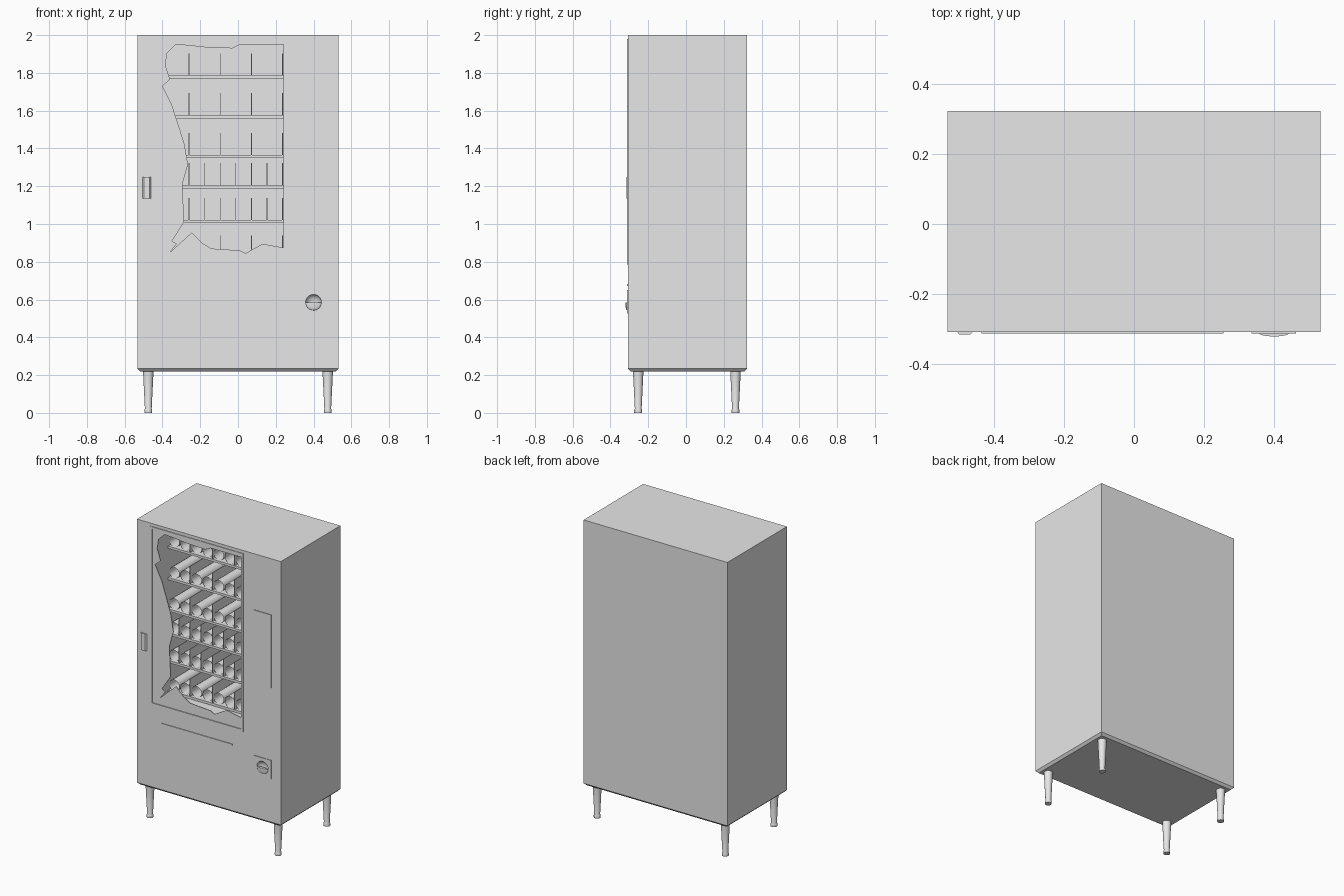
import bpy, bmesh
from mathutils import Matrix

old = bpy.data.objects.get("Cube")
if old:
    bpy.data.objects.remove(old)

GREY = (0.8, 0.8, 0.8, 1)
mat = bpy.data.materials.new("plain_grey")
mat.use_nodes = True
mat.diffuse_color = GREY
mat.node_tree.nodes["Principled BSDF"].inputs["Base Color"].default_value = GREY


def finish(name, bm, smooth=False):
    """Turn a bmesh into a named object."""
    mesh = bpy.data.meshes.new(name)
    bm.to_mesh(mesh)
    bm.free()
    mesh.materials.append(mat)
    ob = bpy.data.objects.new(name, mesh)
    bpy.context.collection.objects.link(ob)
    if smooth:
        select(ob)
        bpy.ops.object.shade_smooth_by_angle()
    return ob


def select(ob):
    bpy.ops.object.select_all(action="DESELECT")
    ob.select_set(True)
    bpy.context.view_layer.objects.active = ob


def add_box(bm, x, y, z):
    """Add a box given as three (low, high) ranges."""
    size = [b - a for a, b in (x, y, z)]
    mid = [(a + b) / 2 for a, b in (x, y, z)]
    m = Matrix.Translation(mid) @ Matrix.Diagonal((*size, 1))
    return bmesh.ops.create_cube(bm, size=1, matrix=m)["verts"]


def box(name, x, y, z):
    bm = bmesh.new()
    add_box(bm, x, y, z)
    return finish(name, bm)


def cut(target, cutter):
    """Subtract the cutter from the target and discard it."""
    mod = target.modifiers.new("cut", "BOOLEAN")
    mod.operation = "DIFFERENCE"
    mod.solver = "EXACT"
    mod.object = cutter
    select(target)
    bpy.ops.object.modifier_apply(modifier=mod.name)
    bpy.data.objects.remove(cutter)


def ball(name, centre, radii, lower_half=False):
    bm = bmesh.new()
    m = Matrix.Translation(centre) @ Matrix.Diagonal((*radii, 1))
    bmesh.ops.create_uvsphere(bm, u_segments=32, v_segments=16, radius=1, matrix=m)
    if lower_half:
        geom = bm.verts[:] + bm.edges[:] + bm.faces[:]
        bmesh.ops.bisect_plane(bm, geom=geom, plane_co=centre,
                               plane_no=(0, 0, 1), clear_outer=True)
        bmesh.ops.holes_fill(bm, edges=[e for e in bm.edges if e.is_boundary])
    return finish(name, bm, smooth=True)


FRONT, BACK = -0.308, 0.323
LEFT, RIGHT, LOW, HIGH = -0.42, 0.24, 0.8, 1.965   # window opening

# Cabinet with chamfered lower rim and a hollow display bay
bm = bmesh.new()
add_box(bm, (-0.533, 0.533), (FRONT, BACK), (0.22, 2))
rim = [e for e in bm.edges if all(v.co.z < 1 for v in e.verts)]
bmesh.ops.bevel(bm, geom=rim, offset=0.015, segments=1, affect="EDGES")
cabinet = finish("cabinet", bm)
cut(cabinet, box("bay_cutter", (LEFT, RIGHT), (-0.5, 0.25), (LOW, HIGH)))

# Window frame
bm = bmesh.new()
w, depth = 0.015, (FRONT - 0.004, FRONT + 0.01)
for x in ((LEFT - w, LEFT), (RIGHT, RIGHT + w)):
    add_box(bm, x, depth, (LOW - w, HIGH + w))
for z in ((LOW - w, LOW), (HIGH, HIGH + w)):
    add_box(bm, (LEFT, RIGHT), depth, z)
finish("window_frame", bm)

# Broken window pane: outer corners joined to a jagged opening
jagged = [(RIGHT, 1.95), (.01, 1.95), (-.03, 1.93), (-.17, 1.935), (-.26, 1.945),
          (-.33, 1.95), (-.375, 1.905), (-.385, 1.84), (-.36, 1.765), (-.4, 1.73),
          (-.35, 1.63), (-.285, 1.43), (-.265, 1.315), (-.295, 1.21), (-.285, 1.01),
          (-.35, .91), (-.325, .895), (-.365, .845), (-.245, .955), (-.19, .9),
          (-.14, .87), (.01, .86), (.04, .845), (.13, .895), (RIGHT, .875)]
outline = jagged + [(RIGHT, LOW), (LEFT, LOW), (LEFT, HIGH), (RIGHT, HIGH)]
bm = bmesh.new()
face = bm.faces.new([bm.verts.new((x, FRONT + 0.002, z)) for x, z in outline])
made = bmesh.ops.extrude_face_region(bm, geom=[face])["geom"]
bmesh.ops.translate(bm, vec=(0, 0.005, 0),
                    verts=[v for v in made if isinstance(v, bmesh.types.BMVert)])
bmesh.ops.recalc_face_normals(bm, faces=bm.faces)
bmesh.ops.triangulate(bm, faces=[f for f in bm.faces if len(f.verts) > 4])
finish("broken_pane", bm)

# Shelves, each with upright dividers and open vending tubes
PITCH = (RIGHT - LEFT) / 8
TRAY = (-0.14, 0.25)
for row, top in enumerate((1.785, 1.575, 1.365, 1.205, 1.02, 0.82)):
    bm = bmesh.new()
    add_box(bm, (LEFT, RIGHT), TRAY, (top - 0.016, top))
    step = 1 if row in (3, 4) else 2
    for i in range(step, 9, step):
        x = LEFT + i * PITCH - 0.004
        add_box(bm, (x - 0.002, x + 0.002), TRAY, (top, top + 0.118))
    finish(f"shelf_{row + 1}", bm)

    bm = bmesh.new()
    r, length = 0.037, 0.34
    for i in range(8):
        spot = (LEFT + (i + 0.5) * PITCH - 0.003, TRAY[0] + length / 2 + 0.01, top + r)
        m = Matrix.Translation(spot) @ Matrix.Rotation(1.5708, 4, "X")
        bmesh.ops.create_cone(bm, cap_ends=False, segments=20, radius1=r,
                              radius2=r, depth=length, matrix=m)
    finish(f"vending_tubes_{row + 1}", bm, smooth=True)

# Payment panel and pickup slot lip
box("payment_panel", (0.335, 0.463), (FRONT - 0.005, FRONT + 0.01), (1.135, 1.625))
box("slot_lip", (-0.35, 0.175), (FRONT - 0.005, FRONT + 0.01), (0.672, 0.682))

# Coin return: plate with a scooped hollow and a rounded cup
coin = (0.4, FRONT - 0.004, 0.585)
plate = box("coin_return_plate", (0.335, 0.463), (FRONT - 0.004, FRONT + 0.001),
            (0.525, 0.65))
for part in (plate, cabinet):
    cut(part, ball("hollow_cutter", coin, (0.042, 0.03, 0.042)))
ball("coin_return_cup", coin, (0.042, 0.009, 0.042), lower_half=True)

# Door handle with sloping sides
bm = bmesh.new()
for v in add_box(bm, (-0.507, -0.459), (FRONT - 0.008, FRONT + 0.002), (1.135, 1.25)):
    if v.co.y < FRONT:
        v.co.x += 0.009 if v.co.x < -0.483 else -0.009
finish("door_handle", bm)

# Four turned legs with small flared feet
PROFILE = [(0.021, 0), (0.021, 0.014), (0.018, 0.022), (0.028, 0.225)]
for side, x in (("right", -0.475), ("left", 0.475)):
    for end, y in (("front", -0.253), ("back", 0.262)):
        bm = bmesh.new()
        for (r1, z1), (r2, z2) in zip(PROFILE, PROFILE[1:]):
            m = Matrix.Translation((x, y, (z1 + z2) / 2))
            bmesh.ops.create_cone(bm, cap_ends=z1 == 0, segments=24, radius1=r1,
                                  radius2=r2, depth=z2 - z1, matrix=m)
        bmesh.ops.remove_doubles(bm, verts=bm.verts, dist=0.0001)
        finish(f"{end}_{side}_leg", bm, smooth=True)
